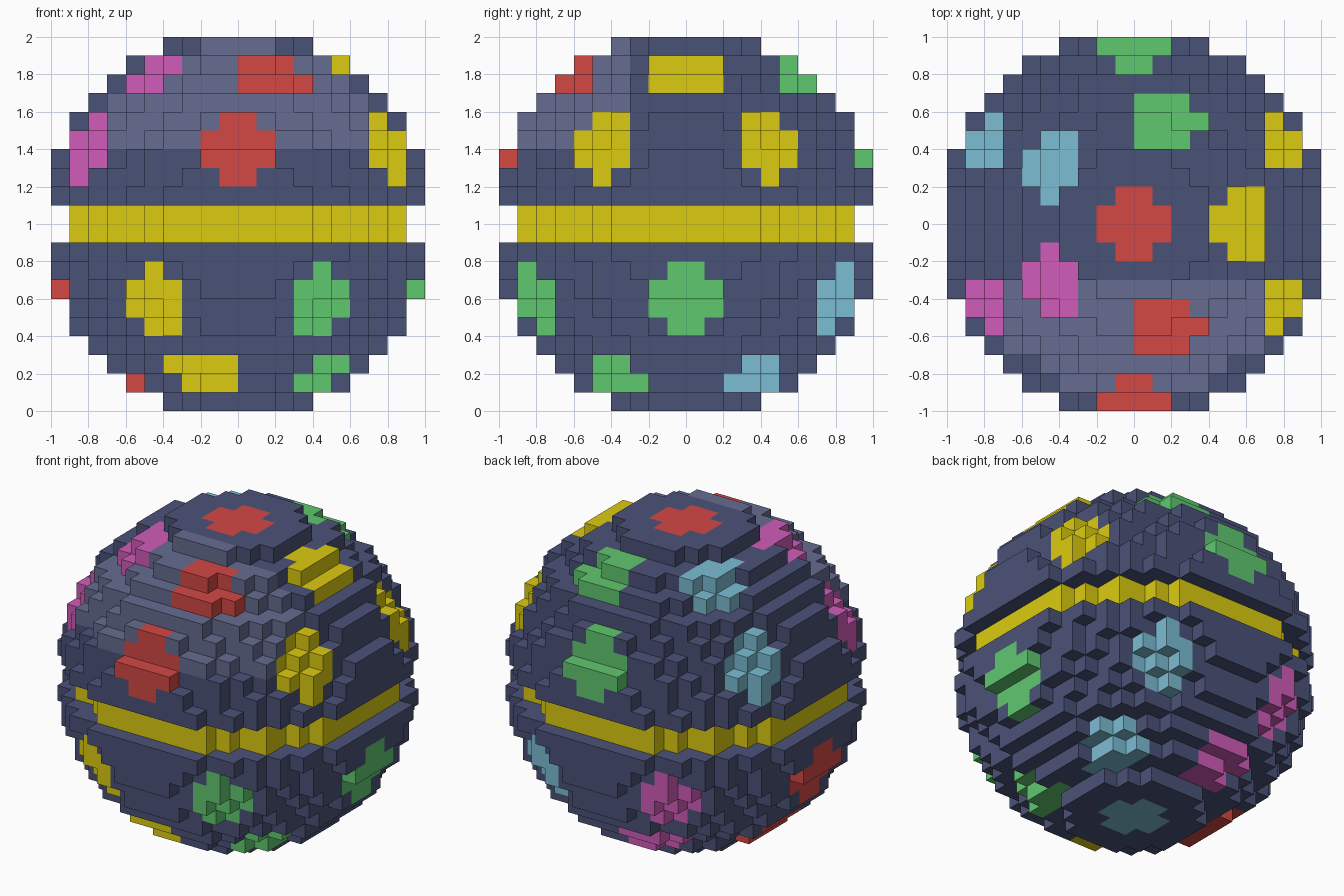
import bpy, bmesh
from math import radians, sin, cos
from mathutils import Vector

if "Cube" in bpy.data.objects:
    bpy.data.objects.remove(bpy.data.objects["Cube"])

V = 0.1            # voxel size
R_BALL = 1.03      # ball radius
R_BELT = 0.93      # recessed belt radius
SPOT = 2 * sin(radians(11) / 2)   # spot size on the unit sphere

COLOURS = {
    "dark": (0x4A, 0x52, 0x77), "light": (0x65, 0x6C, 0x91),
    "yellow": (0xDC, 0xCB, 0x10), "red": (0xD4, 0x48, 0x45),
    "green": (0x60, 0xC8, 0x70), "cyan": (0x7C, 0xBD, 0xD3),
    "magenta": (0xD0, 0x5C, 0xB8),
}


def linear(c):
    c /= 255
    return c / 12.92 if c < 0.04045 else ((c + 0.055) / 1.055) ** 2.4


MATERIALS = {}
for name, rgb in COLOURS.items():
    MATERIALS[name] = bpy.data.materials.new(name)
    MATERIALS[name].diffuse_color = (*[linear(c) for c in rgb], 1)


def direction(azimuth, elevation):
    a, e = radians(azimuth), radians(elevation)
    return Vector((cos(a) * cos(e), sin(a) * cos(e), sin(e)))


# Spots: poles plus rings of evenly spaced directions
spots = [("top_spot", Vector((0, 0, 1)), "red"),
         ("bottom_spot", Vector((0, 0, -1)), "cyan")]
rings = [
    ("upper_inner_spot", 55, 0, ["yellow", "green", "cyan", "magenta", "red"]),
    ("upper_outer_spot", 25, 30, ["yellow", "green", "cyan", "magenta", "red", "yellow"]),
    ("lower_outer_spot", -25, 0, ["green", "cyan", "magenta", "red", "yellow", "green"]),
    ("lower_inner_spot", -55, 36, ["cyan", "magenta", "red", "yellow", "green"]),
]
for name, elevation, start, colours in rings:
    for i, colour in enumerate(colours):
        azimuth = start + i * 360 / len(colours)
        spots.append((f"{name}_{i + 1}", direction(azimuth, elevation), colour))


def centre(cell):
    return Vector([(i + 0.5) * V for i in cell])


def filled(cell):
    belt = cell[2] in (-1, 0)
    return centre(cell).length <= (R_BELT if belt else R_BALL)


def part_of(cell):
    p = centre(cell)
    if cell[2] in (-1, 0):
        return "belt", "yellow"
    for name, d, colour in spots:
        if (p.normalized() - d).length < SPOT:
            return name, colour
    if p.y < -0.3 and p.z > 0.4:
        return "front_panel", "light"
    return "shell", "dark"


# Collect the exposed voxel faces of every part
span = range(-10, 10)
cells = {c for c in ((x, y, z) for x in span for y in span for z in span) if filled(c)}
parts = {}
for cell in sorted(cells):
    for axis in range(3):
        for side in (-1, 1):
            near = list(cell)
            near[axis] += side
            if tuple(near) in cells:
                continue
            n, u, w = Vector(), Vector(), Vector()
            n[axis] = side * V / 2
            u[(axis + 1) % 3] = V / 2
            w[(axis + 2) % 3] = side * V / 2
            m = centre(cell) + n + Vector((0, 0, 1))
            quad = [m - u - w, m + u - w, m + u + w, m - u + w]
            parts.setdefault(part_of(cell), []).append(quad)

# One flat-shaded object per part
for (name, colour), quads in parts.items():
    bm = bmesh.new()
    for quad in quads:
        bm.faces.new([bm.verts.new(p) for p in quad])
    bmesh.ops.remove_doubles(bm, verts=bm.verts, dist=0.001)
    mesh = bpy.data.meshes.new(name)
    bm.to_mesh(mesh)
    bm.free()
    mesh.materials.append(MATERIALS[colour])
    bpy.context.collection.objects.link(bpy.data.objects.new(name, mesh))

for m in bpy.data.materials:
    if m.users and not m.is_grease_pencil:
        m.use_nodes = True
        m.node_tree.nodes["Principled BSDF"].inputs["Base Color"].default_value = m.diffuse_color
